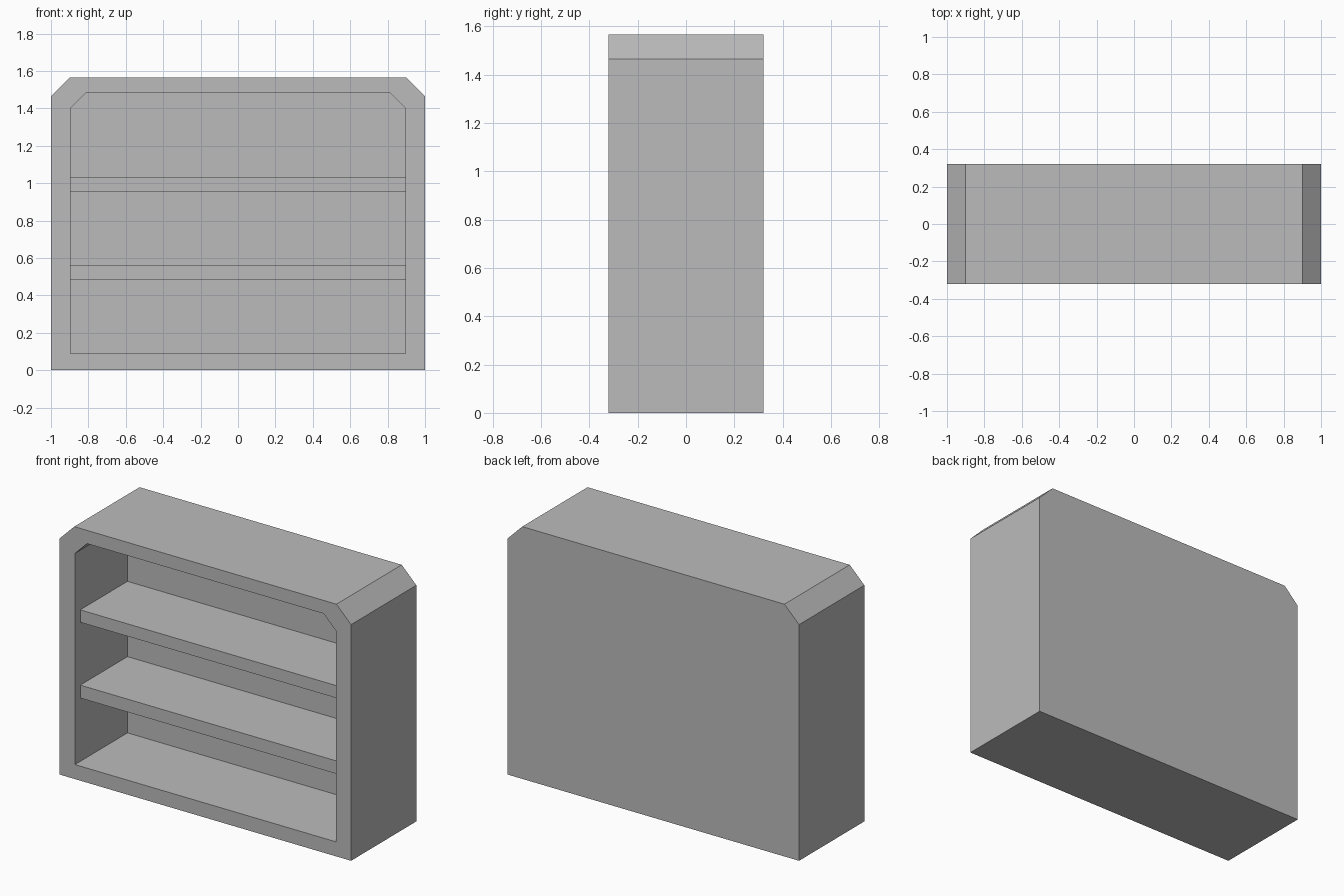
import bpy
import bmesh

default = bpy.data.objects.get("Cube")
if default:
    bpy.data.objects.remove(default, do_unlink=True)

# Plain grey paint
grey = bpy.data.materials.new("plain grey")
grey.use_nodes = True
grey.diffuse_color = (0.5, 0.5, 0.5, 1)
grey.node_tree.nodes["Principled BSDF"].inputs["Base Color"].default_value = (0.5, 0.5, 0.5, 1)

FRONT, BACK, INNER_BACK = -0.32, 0.32, 0.195


def outline(half, bottom, top, cut):
    """Rectangle in x and z with both upper corners cut off."""
    return [(-half, bottom), (half, bottom), (half, top - cut),
            (half - cut, top), (cut - half, top), (-half, top - cut)]


def ring(bm, points, y):
    return [bm.verts.new((x, y, z)) for x, z in points]


def bridge(bm, a, b):
    for i in range(len(a)):
        j = (i + 1) % len(a)
        bm.faces.new((a[i], a[j], b[j], b[i]))


def finish(bm, name):
    bmesh.ops.recalc_face_normals(bm, faces=bm.faces)
    mesh = bpy.data.meshes.new(name)
    bm.to_mesh(mesh)
    bm.free()
    mesh.materials.append(grey)
    obj = bpy.data.objects.new(name, mesh)
    bpy.context.collection.objects.link(obj)
    return obj


# Case: closed shell with a recessed front opening
bm = bmesh.new()
outer = outline(1.0, 0.0, 1.565, 0.10)
inner = outline(0.895, 0.09, 1.483, 0.083)
rings = [ring(bm, outer, BACK), ring(bm, outer, FRONT),
         ring(bm, inner, FRONT), ring(bm, inner, INNER_BACK)]
for a, b in zip(rings, rings[1:]):
    bridge(bm, a, b)
bm.faces.new(rings[0])
bm.faces.new(rings[-1])
finish(bm, "bookcase_case")

# Two shelves set back from the front edge
for name, low, high in (("lower_shelf", 0.483, 0.563), ("upper_shelf", 0.953, 1.03)):
    bm = bmesh.new()
    board = [(-0.895, low), (0.895, low), (0.895, high), (-0.895, high)]
    front, back = ring(bm, board, -0.268), ring(bm, board, INNER_BACK)
    bridge(bm, front, back)
    bm.faces.new(front)
    bm.faces.new(back)
    finish(bm, name)
